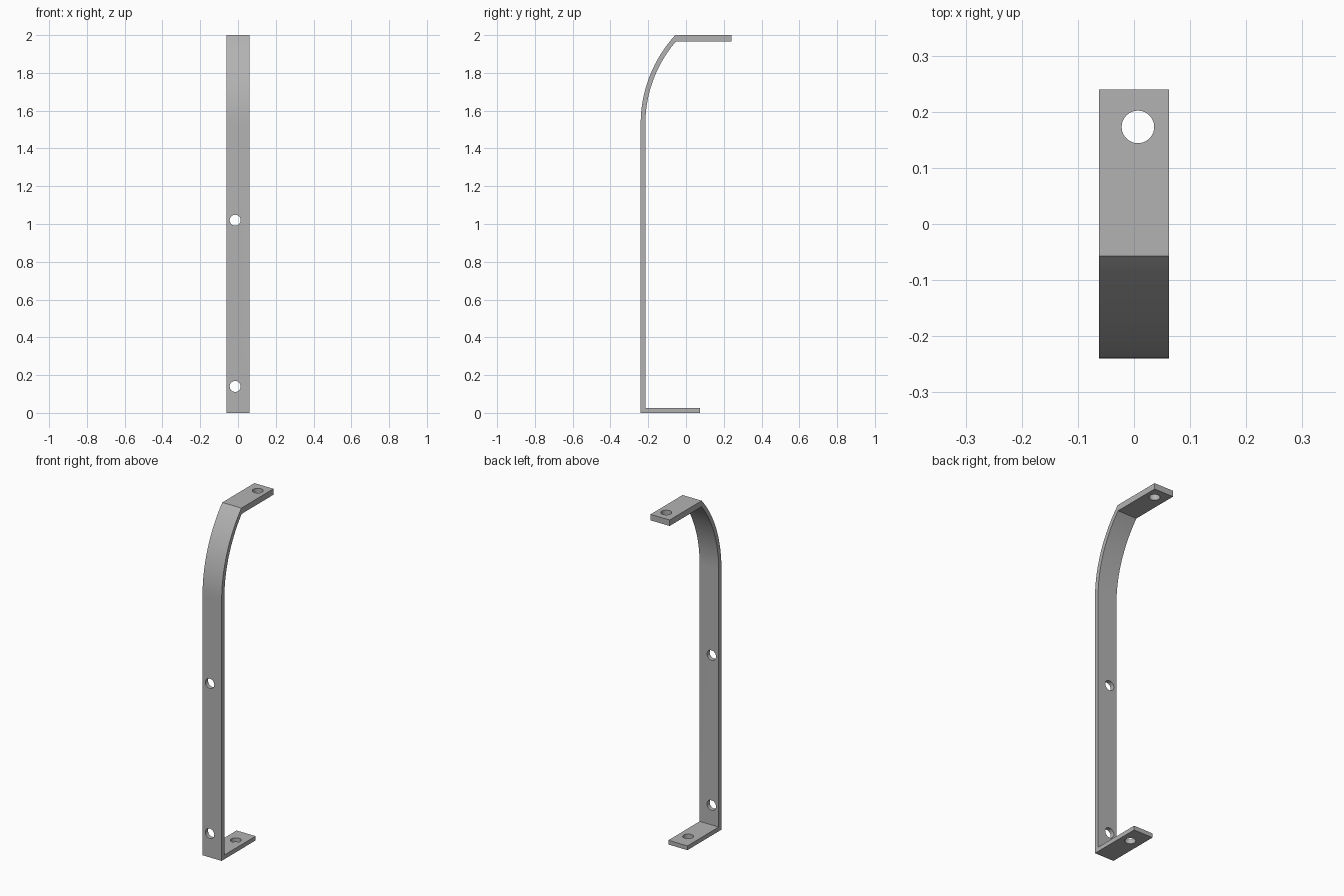
import bpy
import bmesh
from math import asin, cos, sin
from mathutils import Matrix

cube = bpy.data.objects.get("Cube")
if cube:
    bpy.data.objects.remove(cube, do_unlink=True)

WIDTH = 0.124
FRONT = -0.24
STRAP = 0.025          # upright and foot thickness
TAB = 0.035            # top tab thickness
BEND_Z, RADIUS = 1.53, 0.695

steel = bpy.data.materials.new("grey steel")
steel.use_nodes = True
grey = (0.45, 0.45, 0.45, 1)
steel.diffuse_color = grey
steel.node_tree.nodes["Principled BSDF"].inputs["Base Color"].default_value = grey


def arc(radius, top, steps=24):
    """Bend points in (y, z), from the upright to the height of the tab."""
    end = asin((top - BEND_Z) / radius)
    centre = FRONT + RADIUS
    return [(centre - radius * cos(end * i / steps),
             BEND_Z + radius * sin(end * i / steps)) for i in range(steps + 1)]


def make_object(name, bm):
    bmesh.ops.recalc_face_normals(bm, faces=bm.faces)
    mesh = bpy.data.meshes.new(name)
    bm.to_mesh(mesh)
    bm.free()
    obj = bpy.data.objects.new(name, mesh)
    bpy.context.collection.objects.link(obj)
    mesh.materials.append(steel)
    return obj


# Bracket strap: side profile extruded across the width
profile = [(FRONT, 0)] + arc(RADIUS, 2.0)
profile += [(0.24, 2.0), (0.24, 2.0 - TAB)]
profile += arc(RADIUS - STRAP, 2.0 - TAB)[::-1]
profile += [(FRONT + STRAP, STRAP), (0.075, STRAP), (0.075, 0)]
bm = bmesh.new()
side = bm.faces.new([bm.verts.new((-WIDTH / 2, y, z)) for y, z in profile])
new = bmesh.ops.extrude_face_region(bm, geom=[side])["geom"]
bmesh.ops.translate(bm, vec=(WIDTH, 0, 0),
                    verts=[v for v in new if isinstance(v, bmesh.types.BMVert)])
bracket = make_object("bracket_strap", bm)

# Screw holes: two through the upright, one through the foot, one through the tab
holes = [((-0.015, FRONT, 0.14), "Y"), ((-0.015, FRONT, 1.02), "Y"),
         ((0.004, -0.026, 0), "Z"), ((0.007, 0.173, 2.0), "Z")]
bm = bmesh.new()
for place, axis in holes:
    turn = Matrix.Rotation(1.5707963, 4, "X") if axis == "Y" else Matrix()
    bmesh.ops.create_cone(bm, cap_ends=True, segments=48, radius1=0.029,
                          radius2=0.029, depth=0.15,
                          matrix=Matrix.Translation(place) @ turn)
cutter = make_object("hole_cutter", bm)
cutter.hide_render = True

cut = bracket.modifiers.new("screw_holes", "BOOLEAN")
cut.operation = "DIFFERENCE"
cut.solver = "EXACT"
cut.object = cutter

# Apply the holes, then smooth the bend and keep the edges sharp
bpy.ops.object.select_all(action="DESELECT")
bracket.select_set(True)
bpy.context.view_layer.objects.active = bracket
bpy.ops.object.modifier_apply(modifier=cut.name)
bpy.data.objects.remove(cutter, do_unlink=True)
bpy.ops.object.shade_smooth_by_angle(angle=0.5)
